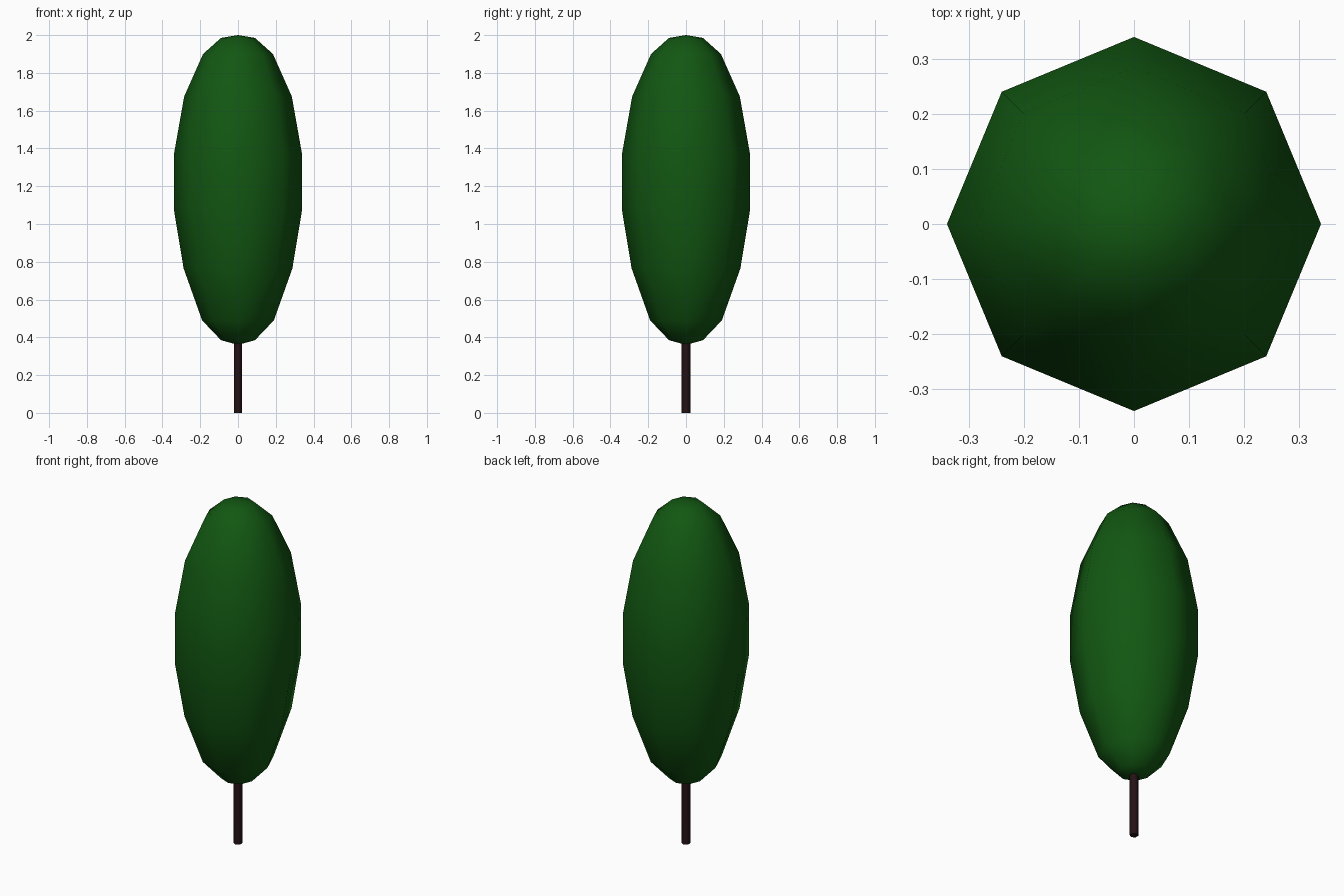
import bpy, bmesh, math

if "Cube" in bpy.data.objects:
    bpy.data.objects.remove(bpy.data.objects["Cube"])


def material(name, rgb):
    m = bpy.data.materials.new(name)
    m.diffuse_color = (*rgb, 1)
    m.use_nodes = True
    m.node_tree.nodes["Principled BSDF"].inputs["Base Color"].default_value = m.diffuse_color
    return m


def lathe(name, profile, sides, turn, mat, angle=None):
    """Closed solid of revolution from (radius, height) points, with pole fans."""
    bm = bmesh.new()
    rings = []
    for r, z in profile:
        rings.append([bm.verts.new((r * math.cos(turn + 2 * math.pi * i / sides),
                                    r * math.sin(turn + 2 * math.pi * i / sides), z))
                      for i in range(sides if r else 1)])
    for a, b in zip(rings, rings[1:]):
        for i in range(sides):
            j = (i + 1) % sides
            if len(a) == 1:
                bm.faces.new((a[0], b[j], b[i]))
            elif len(b) == 1:
                bm.faces.new((a[i], a[j], b[0]))
            else:
                bm.faces.new((a[i], a[j], b[j], b[i]))
    bmesh.ops.recalc_face_normals(bm, faces=bm.faces)
    me = bpy.data.meshes.new(name)
    bm.to_mesh(me)
    bm.free()
    me.materials.append(mat)
    ob = bpy.data.objects.new(name, me)
    bpy.context.collection.objects.link(ob)
    bpy.context.view_layer.objects.active = ob
    ob.select_set(True)
    bpy.ops.object.shade_smooth_by_angle(angle=math.radians(angle))
    ob.select_set(False)
    return ob


leaf_green = material("leaf green", (0.006, 0.095, 0.006))
bark_brown = material("bark brown", (0.018, 0.006, 0.007))

# tall eight-sided oval crown
lathe("crown", [(0, 0.36), (0.09, 0.385), (0.19, 0.49), (0.288, 0.765), (0.34, 1.08),
                (0.34, 1.365), (0.285, 1.675), (0.185, 1.9), (0.09, 1.985), (0, 2.0)],
      8, 0, leaf_green, 60)

# thin six-sided trunk
lathe("trunk", [(0, 0), (0.023, 0), (0.023, 0.42), (0, 0.42)],
      6, math.pi / 2, bark_brown, 65)
